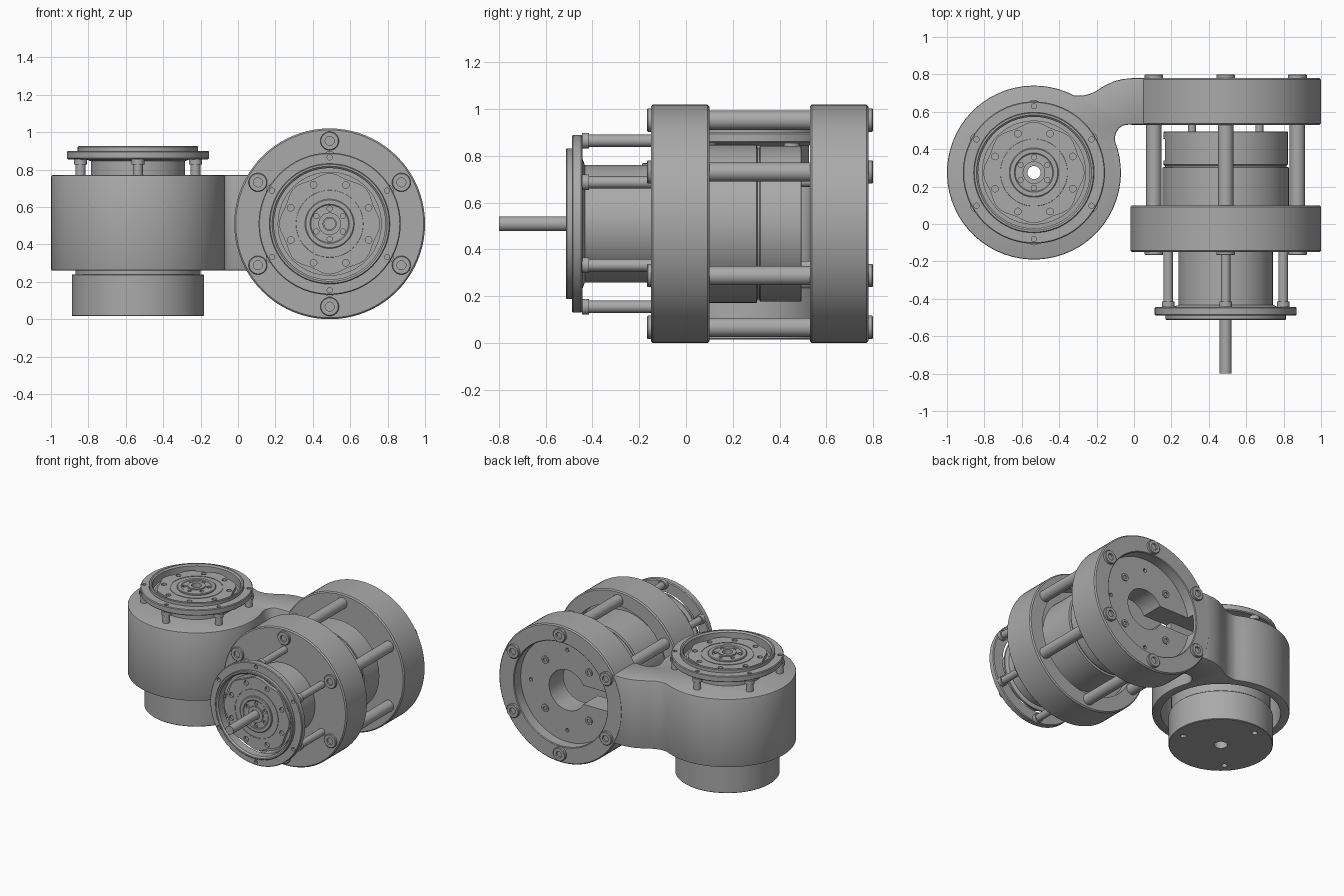
import bpy, bmesh
from math import sin, cos, pi, radians
from mathutils import Matrix

if "Cube" in bpy.data.objects:
    bpy.data.objects.remove(bpy.data.objects["Cube"])

metal = bpy.data.materials.new("machined_grey")
metal.use_nodes = True
metal.diffuse_color = (0.4, 0.4, 0.4, 1)
metal.node_tree.nodes["Principled BSDF"].inputs["Base Color"].default_value = (0.4, 0.4, 0.4, 1)

UP = Matrix.Identity(4)
FORWARD = Matrix.Rotation(pi / 2, 4, "X")      # local z points to the front
POST_ANGLES = [radians(90 + 60 * i) for i in range(6)]


def finish(name, bm, place):
    bmesh.ops.recalc_face_normals(bm, faces=bm.faces)
    mesh = bpy.data.meshes.new(name)
    bm.to_mesh(mesh)
    bm.free()
    mesh.materials.append(metal)
    ob = bpy.data.objects.new(name, mesh)
    bpy.context.collection.objects.link(ob)
    ob.matrix_world = place
    return ob


def lathe(name, profile, place, steps=64):
    """Spin a closed (radius, height) outline round local z."""
    bm = bmesh.new()
    verts = [bm.verts.new((r, 0, z)) for r, z in profile]
    edges = [bm.edges.new((a, b)) for a, b in zip(verts, verts[1:] + verts[:1])]
    bmesh.ops.spin(bm, geom=verts + edges, cent=(0, 0, 0), axis=(0, 0, 1),
                   angle=2 * pi, steps=steps, use_merge=True)
    bmesh.ops.remove_doubles(bm, verts=bm.verts, dist=1e-5)
    return finish(name, bm, place)


def rod(name, r, z0, z1, place, steps=24):
    return prism(name, [(r * cos(2 * pi * i / steps), r * sin(2 * pi * i / steps))
                        for i in range(steps)], z0, z1, place)


def tube(name, r0, r1, z0, z1, place, c=0.004):
    return lathe(name, [(r0, z0), (r1 - c, z0), (r1, z0 + c), (r1, z1 - c),
                        (r1 - c, z1), (r0, z1)], place)


def prism(name, outline, z0, z1, place=UP):
    bm = bmesh.new()
    face = bm.faces.new([bm.verts.new((x, y, z0)) for x, y in outline])
    top = bmesh.ops.extrude_face_region(bm, geom=[face])["geom"]
    bmesh.ops.translate(bm, vec=(0, 0, z1 - z0),
                        verts=[v for v in top if isinstance(v, bmesh.types.BMVert)])
    return finish(name, bm, place)


def block(lo, hi):
    return prism("block_cutter", [(lo[0], lo[1]), (hi[0], lo[1]), (hi[0], hi[1]),
                                  (lo[0], hi[1])], lo[2], hi[2])


def apply_all(ob):
    bpy.context.view_layer.objects.active = ob
    for m in list(ob.modifiers):
        bpy.ops.object.modifier_apply(modifier=m.name)


def cut(ob, *cutters):
    for c in cutters:
        c.hide_render = True
        m = ob.modifiers.new("cut", "BOOLEAN")
        m.operation, m.solver, m.object = "DIFFERENCE", "EXACT", c
    bpy.context.view_layer.update()
    apply_all(ob)
    for c in cutters:
        bpy.data.objects.remove(c)


def at(place, r, a):
    return place @ Matrix.Translation((r * cos(a), r * sin(a), 0))


def holes(place, ring, r, angles, z0, z1):
    return [rod("hole_cutter", r, z0, z1, at(place, ring, a), 12) for a in angles]


def output_head(tag, place, drum):
    """Flange ring on posts round a drum; local z = 0 is the flange underside."""
    flange = lathe(tag + "_flange", [(.298, 0), (.374, 0), (.38, .006), (.38, .04),
                   (.375, .045), (.322, .045), (.322, .066), (.318, .07), (.308, .07),
                   (.298, .06)], place)
    cut(flange, *holes(place, .355, .014, POST_ANGLES, .025, .1))
    for a in POST_ANGLES:
        rod(tag + "_flange_post", .026, -drum, .001, at(place, .355, a))
        rod(tag + "_flange_boss", .034, -.028, .001, at(place, .355, a))
    # drum, with a stepped hub and a bore on its end
    lathe(tag + "_drum", [(.035, -drum - .08), (.252, -drum - .08), (.252, -.01),
          (.278, 0), (.278, .012), (.05, .012), (.035, .012)], place)
    n = 96
    wave = [.262 + .008 * cos(16 * pi * i / n) for i in range(n)]
    plate = prism(tag + "_scalloped_plate", [(r * cos(2 * pi * i / n), r * sin(2 * pi * i / n))
                  for i, r in enumerate(wave)], .01, .038, place)
    eighths = [radians(22.5 + 45 * i) for i in range(8)]
    cut(plate, rod("bore_cutter", .12, -.1, .1, place, 48),
        *holes(place, .225, .018, eighths, .022, .1))
    tube(tag + "_plate_ring", .175, .18, .03, .041, place, .001)
    hub = lathe(tag + "_hub", [(.035, .01), (.132, .01), (.132, .044), (.127, .048),
                (.105, .048), (.1, .044), (.06, .044), (.06, .054), (.035, .054)], place)
    cut(hub, *holes(place, .082, .014, POST_ANGLES, .03, .1))


# ---- upright joint: housing and arm in one extruded outline ----
CX, CY, R = -.535, .275, .465
upright = Matrix.Translation((CX, CY, 0))
arc = [radians(62.6 + (380.8 - 62.6) * i / 56) for i in range(57)]
outline = [(CX + R * cos(a), CY + R * sin(a)) for a in arc]
outline += [(-.102, .465), (-.095, .49), (-.08, .513), (-.058, .527), (-.03, .531), (.06, .531),
            (.06, .779), (-.01, .779), (-.06, .775), (-.11, .762), (-.16, .738), (-.2, .713),
            (-.235, .696), (-.27, .687), (-.3, .686)]
body = prism("upright_housing_and_arm", outline, .26, .77)
bevel = body.modifiers.new("edge", "BEVEL")
bevel.width, bevel.segments, bevel.limit_method = .008, 2, "ANGLE"
bevel.angle_limit = radians(50)


def tunnel():
    return block((-.05, .58, .44), (.16, .752, .58))


cut(body, rod("bore_cutter", .405, .1, .69, upright, 64), tunnel(),
    rod("bore_cutter", .2, .6, .9, upright, 48))
lathe("upright_gearbox", [(.035, .235), (.335, .235), (.335, .72), (.035, .72)], upright)
can = tube("upright_motor_can", .045, .353, .016, .24, upright)
cut(can, *holes(upright, .28, .02, [radians(a) for a in (105, 225, 345)], -.1, .1))
output_head("upright", upright @ Matrix.Translation((0, 0, .855)), .09)

# ---- lying joint: local z = 0 is y = 0, pointing to the front ----
lying = Matrix.Translation((.49, 0, .51)) @ FORWARD
lathe("front_disk", [(.25, .15), (.502, .15), (.51, .142), (.51, -.092), (.502, -.1),
      (.4, -.1), (.4, -.03), (.25, -.03)], lying, 80)
lathe("lying_gearbox", [(0, .0), (.338, .0), (.338, -.302), (.325, -.306), (.325, -.316),
      (0, -.316)], lying)
lying_can = tube("lying_motor_can", 0, .333, -.495, -.314, lying)
cut(lying_can, block((.1, -.1 + .44, .44), (.18, .455, .58)))

# rear disk: recessed back, keyhole slot running into the arm
rear = lathe("rear_disk", [(0, -.53), (.502, -.53), (.51, -.538), (.51, -.772), (.502, -.78),
             (.39, -.78), (.385, -.775), (.385, -.7), (0, -.7)], lying, 80)
quarters = [radians(45 + 90 * i) for i in range(4)]
cut(rear, rod("keyhole_cutter", .15, -.9, -.4, lying, 48),
    block((.16, .5, .44), (.49, .9, .58)), tunnel(),
    *holes(lying, .3, .014, [0, pi / 2, -pi / 2], -.8, -.68))
for a in quarters:
    rod("motor_stud", .022, -.54, -.49, at(lying, .255, a))
    lathe("motor_screw", [(0, -.69), (.028, -.69), (.028, -.708), (.014, -.708),
          (.014, -.7), (0, -.7)], at(lying, .255, a), 16)

# long tie rods with socket heads at both ends
for a in POST_ANGLES:
    lathe("tie_rod", [(0, .155), (.024, .155), (.024, .167), (.046, .167), (.05, .163),
          (.05, .1), (.041, .1), (.041, -.53), (.05, -.53), (.05, -.796), (.046, -.8),
          (.024, -.8), (.024, -.785), (0, -.785)], at(lying, .443, a), 32)

output_head("lying", lying @ Matrix.Translation((0, 0, .443)), .293)
rod("output_shaft", .032, .3, .8, lying, 32)

# smooth rounds, crisp edges
bpy.ops.object.select_all(action="DESELECT")
for ob in bpy.context.collection.objects:
    if ob.type == "MESH" and metal.name in ob.data.materials:
        ob.select_set(True)
        bpy.context.view_layer.objects.active = ob
bpy.ops.object.shade_smooth_by_angle(angle=radians(30))
